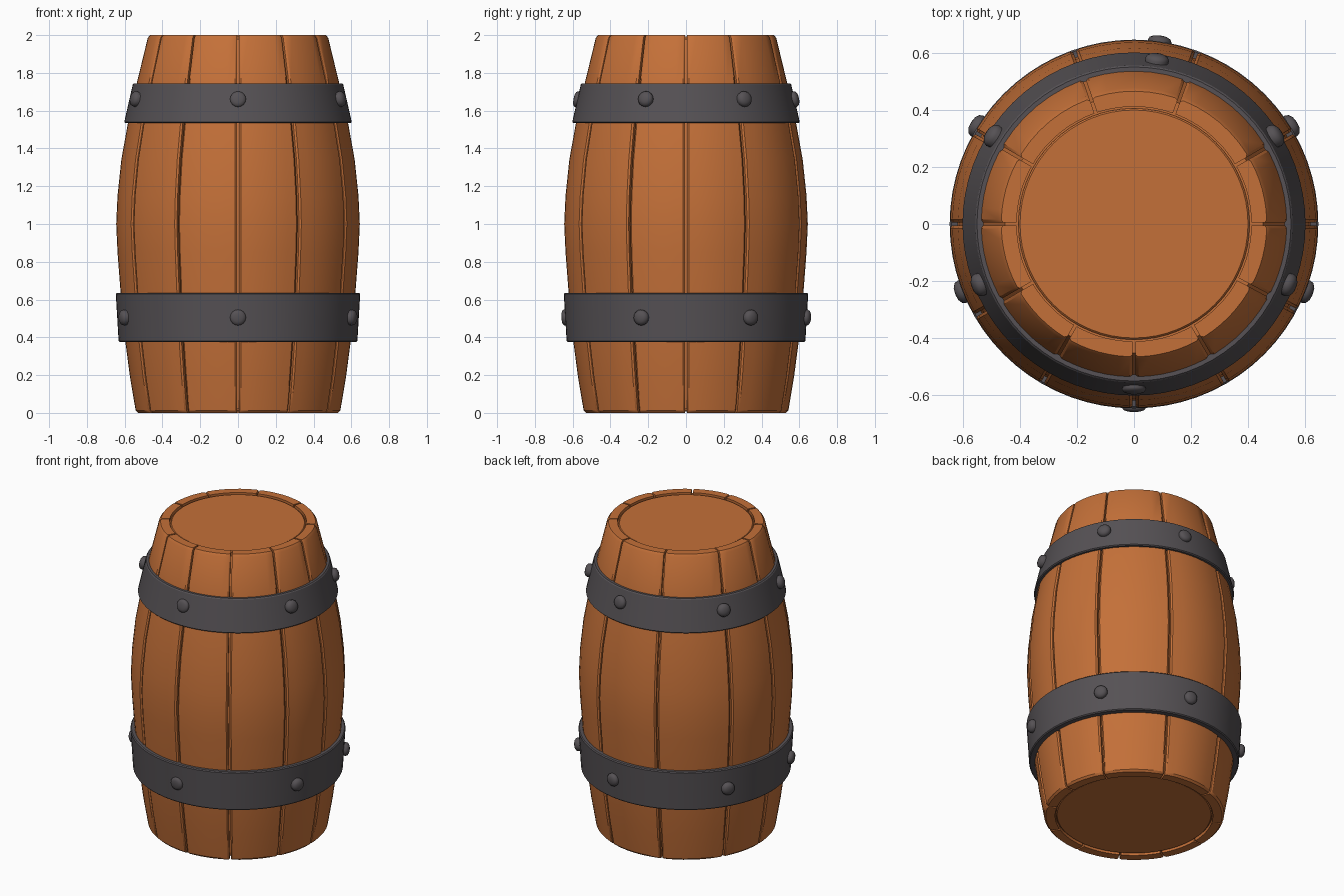
import bpy, bmesh, math
from mathutils import Vector, Matrix

if "Cube" in bpy.data.objects:
    bpy.data.objects.remove(bpy.data.objects["Cube"])


def mat(name, col):
    m = bpy.data.materials.new(name)
    m.diffuse_color = (*col, 1)
    m.use_nodes = True
    m.node_tree.nodes["Principled BSDF"].inputs["Base Color"].default_value = m.diffuse_color
    return m


WOOD = mat("orange wood", (0.55, 0.162, 0.040))
IRON = mat("dark iron", (0.092, 0.083, 0.090))


def finish(bm, name, material, angle=35):
    bmesh.ops.recalc_face_normals(bm, faces=bm.faces[:])
    me = bpy.data.meshes.new(name)
    bm.to_mesh(me)
    bm.free()
    ob = bpy.data.objects.new(name, me)
    bpy.context.collection.objects.link(ob)
    me.materials.append(material)
    bpy.ops.object.select_all(action='DESELECT')
    bpy.context.view_layer.objects.active = ob
    ob.select_set(True)
    bpy.ops.object.shade_smooth_by_angle(angle=math.radians(angle))
    return ob


def lathe(name, profile, material, segs=64, closed=False, angle=35):
    """Spin (radius, z) points; cap the ends unless the profile is a loop."""
    bm = bmesh.new()
    rings = [[bm.verts.new((r * math.cos(2 * math.pi * i / segs),
                            r * math.sin(2 * math.pi * i / segs), z))
              for i in range(segs)] for r, z in profile]
    pairs = list(zip(rings, rings[1:]))
    if closed:
        pairs.append((rings[-1], rings[0]))
    for a, b in pairs:
        for i in range(segs):
            j = (i + 1) % segs
            bm.faces.new((a[i], a[j], b[j], b[i]))
    if not closed:
        bm.faces.new(rings[0])
        bm.faces.new(rings[-1])
    return finish(bm, name, material, angle)


# outer barrel profile (radius, z)
OUTER = [(0.53, 0.0), (0.542, 0.012), (0.572, 0.19), (0.597, 0.38), (0.622, 0.64),
         (0.638, 0.85), (0.645, 1.0), (0.638, 1.15), (0.618, 1.34), (0.582, 1.54),
         (0.535, 1.75), (0.478, 1.985), (0.466, 2.0)]
HEAD_R, BASE_R = 0.412, 0.475


def stave(name, a0, a1, segs=6):
    """One curved plank between two angles, with softened long edges."""
    bm = bmesh.new()
    gap, soft = 0.005, 0.010
    rows = []
    for k, (r, z) in enumerate(OUTER):
        inner = BASE_R + (HEAD_R - BASE_R) * z / 2
        g, s = gap / r, (gap + soft) / r
        angs = [(a0 + s) + (a1 - a0 - 2 * s) * i / segs for i in range(segs + 1)]
        outer = [(r - 0.007, a0 + g)] + [(r, a) for a in angs] + [(r - 0.007, a1 - g)]
        gi = gap / inner
        back = [(inner, a1 - gi - (a1 - a0 - 2 * gi) * i / (segs + 2))
                for i in range(segs + 3)]
        rows.append([bm.verts.new((q * math.cos(a), q * math.sin(a), z))
                     for q, a in outer + back])
    n = len(rows[0])
    for a, b in zip(rows, rows[1:]):
        for i in range(n):
            j = (i + 1) % n
            bm.faces.new((a[i], a[j], b[j], b[i]))
    h = n // 2
    for row in (rows[0], rows[-1]):   # end grain
        for i in range(h - 1):
            bm.faces.new((row[i], row[i + 1], row[n - 2 - i], row[n - 1 - i]))
    return finish(bm, name, WOOD)


# staves of uneven width
JOINTS = [0, 30, 70, 109, 150, 180, 210, 240, 270, 300, 332, 360]
for i, (a, b) in enumerate(zip(JOINTS, JOINTS[1:])):
    stave(f"stave_{i + 1}", math.radians(a), math.radians(b))

# core behind the joints, and the two heads
lathe("barrel_core", [(r - 0.025, min(max(z, 0.02), 1.98)) for r, z in OUTER[1:-1]], WOOD)
lathe("top_head", [(HEAD_R - 0.006, 1.9), (HEAD_R - 0.006, 1.986), (HEAD_R - 0.012, 1.992)], WOOD)
lathe("bottom_head", [(BASE_R - 0.012, 0.008), (BASE_R - 0.006, 0.014), (BASE_R - 0.006, 0.1)], WOOD)


# iron hoops, lightly chamfered
def hoop(name, r0, z0, r1, z1, t0, t1):
    c = 0.006
    lathe(name, [(r0 - t0, z0), (r0 - c, z0), (r0, z0 + c), (r1, z1 - c),
                 (r1 - c, z1), (r1 - t1, z1)], IRON, 72, True, 30)


HOOPS = {"lower": (0.632, 0.375, 0.647, 0.635, 0.05, 0.04),
         "upper": (0.602, 1.535, 0.557, 1.745, 0.04, 0.028)}
for k, v in HOOPS.items():
    hoop(k + "_hoop", *v)


# domed rivets, spun along their own axis and aimed outwards
def rivet(name, ang, z, spec, out):
    r0, z0, r1, z1 = spec[:4]
    r = r0 + (r1 - r0) * (z - z0) / (z1 - z0)
    radial = Vector((math.cos(ang), math.sin(ang), 0))
    normal = (radial + Vector((0, 0, -(r1 - r0) / (z1 - z0)))).normalized()
    prof = [(0.038, -0.02), (0.042, 0.3 * out), (0.037, 0.68 * out),
            (0.023, 0.93 * out), (0.008, out)]
    ob = lathe(name, prof, IRON, 16, False, 50)
    rot = normal.to_track_quat('Z', 'Y').to_matrix().to_4x4()
    ob.data.transform(Matrix.Translation(radial * r + Vector((0, 0, z))) @ rot)


RIVETS = [(32, 0.034), (82, 0.028), (148, 0.034), (201.5, 0.034), (270, 0.02), (338.5, 0.034)]
for k, z in (("lower", 0.505), ("upper", 1.66)):
    for i, (a, out) in enumerate(RIVETS):
        rivet(f"{k}_rivet_{i + 1}", math.radians(a), z, HOOPS[k], out)
